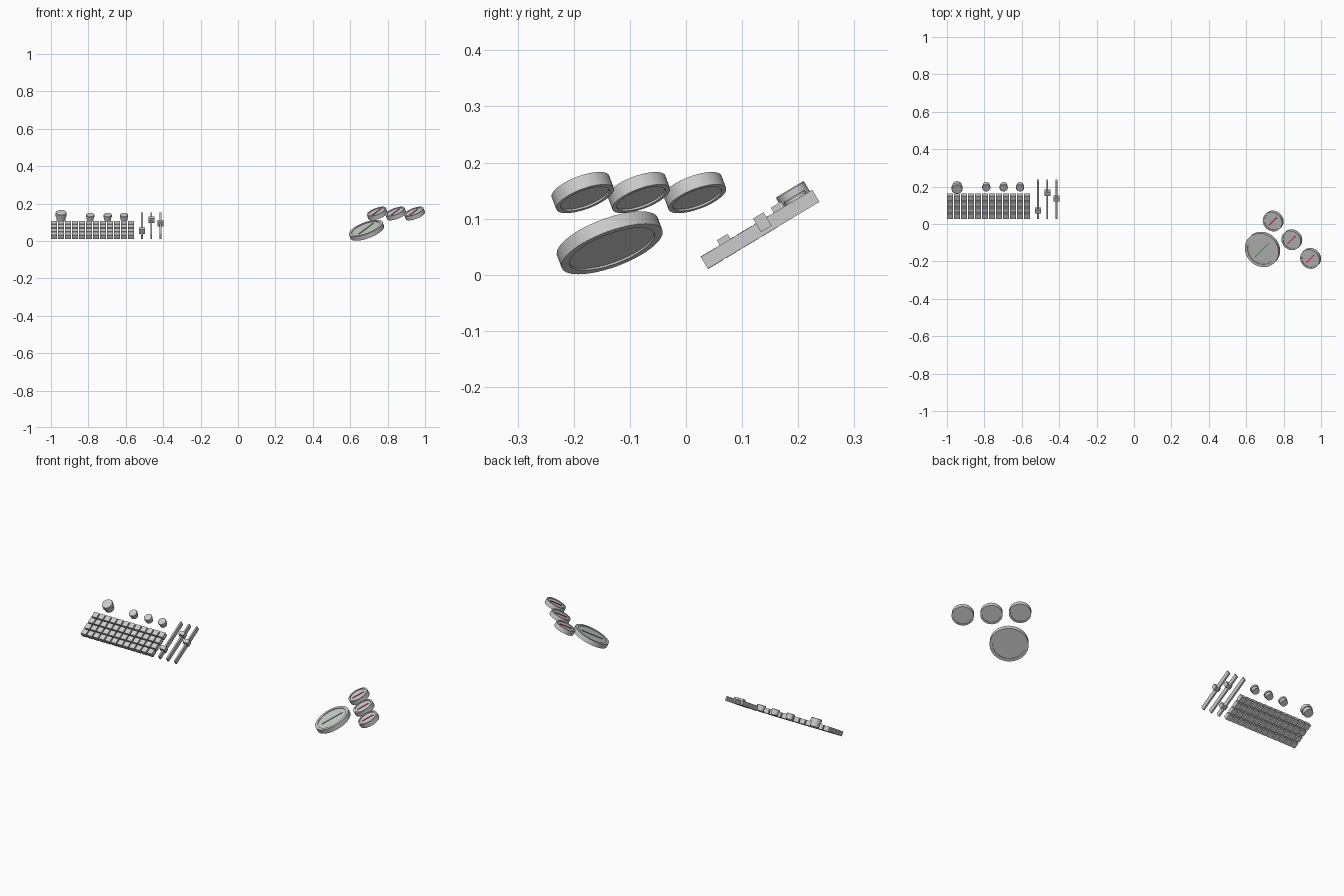
import bpy, bmesh
from math import radians, cos, sin, pi
from mathutils import Matrix, Vector

if "Cube" in bpy.data.objects:
    bpy.data.objects.remove(bpy.data.objects["Cube"])

PANEL = Matrix.Translation((0, .132, .081)) @ Matrix.Rotation(radians(31), 4, 'X')


def finish(name, bm, world, mat=None, smooth=False):
    bmesh.ops.recalc_face_normals(bm, faces=bm.faces)
    me = bpy.data.meshes.new(name)
    bm.to_mesh(me)
    bm.free()
    ob = bpy.data.objects.new(name, me)
    bpy.context.collection.objects.link(ob)
    ob.matrix_world = world
    if mat:
        me.materials.append(mat)
    if smooth:
        bpy.ops.object.select_all(action='DESELECT')
        ob.select_set(True)
        bpy.context.view_layer.objects.active = ob
        bpy.ops.object.shade_smooth_by_angle(angle=radians(30))
    return ob


def add_box(bm, centre, size):
    bmesh.ops.create_cube(bm, size=1, matrix=Matrix.Translation(centre) @ Matrix.Diagonal((*size, 1)))


def box(name, centre, size, world, mat=None):
    bm = bmesh.new()
    add_box(bm, centre, size)
    return finish(name, bm, world, mat)


def lathe(name, profile, world, sides):
    """Spin an (r, z) profile around z; points at r = 0 close the ends."""
    bm = bmesh.new()
    vs = [bm.verts.new((r, 0, z)) for r, z in profile]
    es = [bm.edges.new(p) for p in zip(vs, vs[1:])]
    bmesh.ops.spin(bm, geom=vs + es, cent=(0, 0, 0), axis=(0, 0, 1),
                   angle=2 * pi, steps=sides, use_merge=True)
    bmesh.ops.remove_doubles(bm, verts=bm.verts, dist=1e-5)
    return finish(name, bm, world, smooth=True)


def colour(name, rgb):
    m = bpy.data.materials.new(name)
    m.diffuse_color = (*rgb, 1)
    m.use_nodes = True
    m.node_tree.nodes["Principled BSDF"].inputs["Base Color"].default_value = m.diffuse_color
    return m


# key grid: four tilted rows of twelve keys
PITCH, KEY = .0375, .031
for row in range(4):
    bm = bmesh.new()
    for col in range(12):
        add_box(bm, (-1 + KEY / 2 + col * PITCH, -.116 + KEY / 2 + row * PITCH, 0), (KEY, KEY, .026))
    finish(f"key_row_{row + 1}", bm, PANEL)

# sliders: rail and handle
for i, (x, u) in enumerate([(-.513, -.065), (-.463, .047), (-.414, .010)], 1):
    box(f"slider_rail_{i}", (x, 0, 0), (.009, .232, .025), PANEL)
    box(f"slider_handle_{i}", (x, u, .009), (.031, .022, .028), PANEL)

# rotary knobs
for i, (x, r, top) in enumerate([(-.946, .029, .034), (-.79, .022, .02),
                                 (-.697, .022, .02), (-.609, .022, .02)], 1):
    mid = top * .35
    lathe(f"rotary_knob_{i}",
          [(0, -.011), (r * .85, -.011), (r * .85, mid), (r, mid), (r, top - .002), (r - .002, top), (0, top)],
          PANEL @ Matrix.Translation((x, .082, 0)), 20)

# drum pads: hoop with recessed skin, and a coloured marker on each
GREEN = colour("marker_green", (.08, .5, .08))
RED = colour("marker_red", (.75, .04, .12))
TILT = Matrix.Rotation(radians(225), 4, 'Z') @ Matrix.Rotation(radians(28), 4, 'Y')
pads = [("large_pad", (.687, -.136, .057), .096, .12, GREEN)]
pads += [(f"small_pad_{i + 1}", (.744 + .1 * i, .016 - .1 * i, .1465), .0548, .066, RED) for i in range(3)]
for name, pos, r, length, mat in pads:
    world = Matrix.Translation(pos) @ TILT
    ri, h, skin = r * .84, .0125, .009
    lathe(name, [(0, -skin), (ri, -skin), (ri, -h), (r, -h), (r, h), (ri, h), (ri, skin), (0, skin)], world, 32)
    box(name + "_marker", (0, 0, skin + .001), (length, .007, .003), world, mat)
